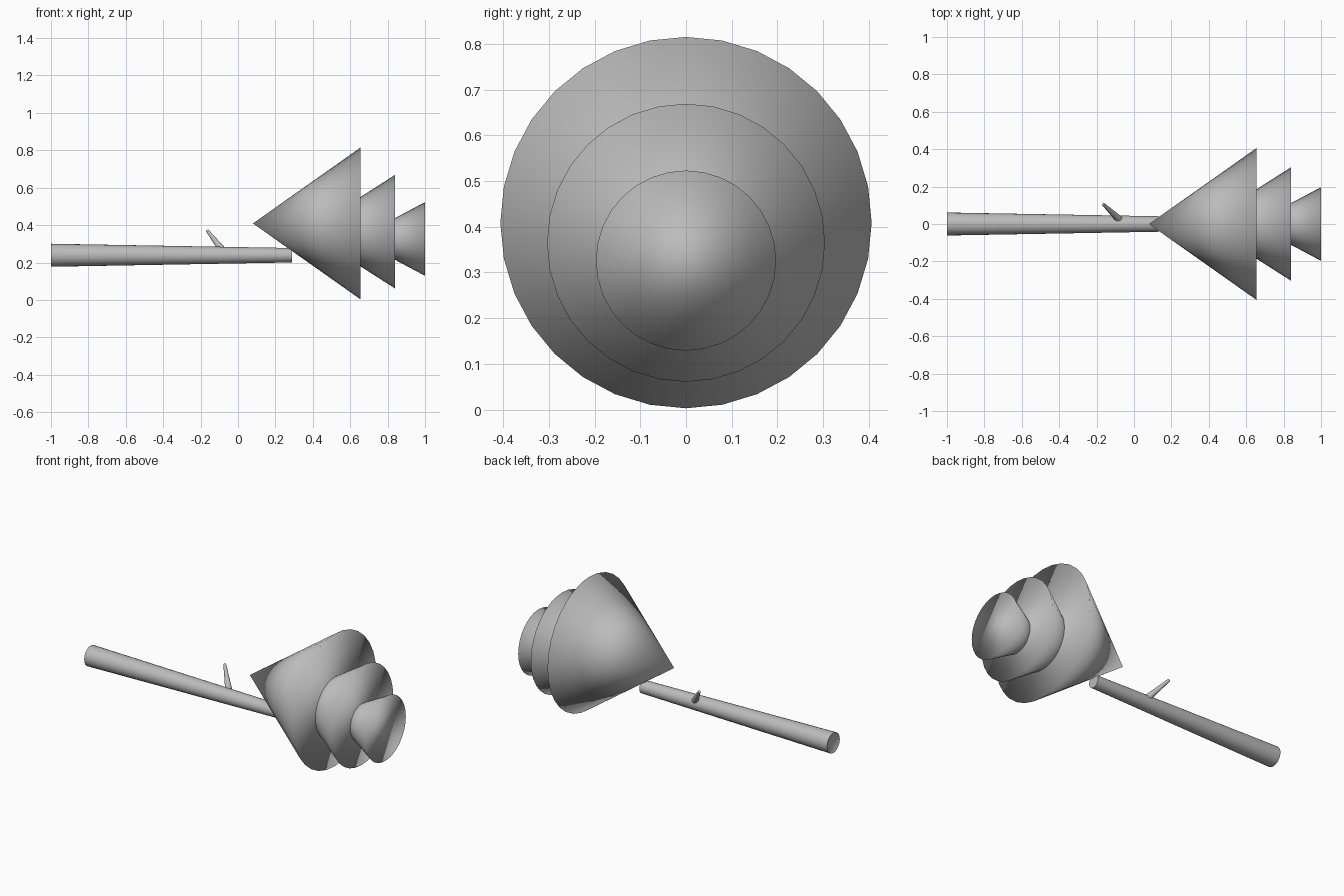
import bpy, bmesh, math
from mathutils import Vector

if "Cube" in bpy.data.objects:
    bpy.data.objects.remove(bpy.data.objects["Cube"])

grey = bpy.data.materials.new("plain_grey")
grey.diffuse_color = (0.5, 0.5, 0.5, 1)
grey.use_nodes = True
grey.node_tree.nodes["Principled BSDF"].inputs["Base Color"].default_value = grey.diffuse_color


def taper(name, start, end, r1, r2, sides, recess=0.0):
    """Tapered round solid from start to end; optional recess in the start cap."""
    a, b = Vector(start), Vector(end)
    axis = b - a
    bm = bmesh.new()
    bmesh.ops.create_cone(bm, cap_ends=True, segments=sides,
                          radius1=r1, radius2=r2, depth=axis.length)
    if recess:
        cap = min(bm.faces, key=lambda f: f.calc_center_median().z)
        bmesh.ops.inset_region(bm, faces=[cap], thickness=r1 * 0.3)
        bmesh.ops.translate(bm, verts=cap.verts, vec=(0, 0, recess))
    bmesh.ops.remove_doubles(bm, verts=bm.verts, dist=1e-5)
    bmesh.ops.recalc_face_normals(bm, faces=bm.faces)
    mesh = bpy.data.meshes.new(name)
    bm.to_mesh(mesh)
    bm.free()
    obj = bpy.data.objects.new(name, mesh)
    bpy.context.collection.objects.link(obj)
    obj.location = (a + b) / 2
    obj.rotation_mode = 'QUATERNION'
    obj.rotation_quaternion = axis.to_track_quat('Z', 'Y')
    mesh.materials.append(grey)
    mesh.shade_smooth()
    return obj


def crisp(obj):
    """Keep the rims of an end cap sharp."""
    bpy.ops.object.select_all(action='DESELECT')
    obj.select_set(True)
    bpy.context.view_layer.objects.active = obj
    bpy.ops.object.shade_smooth_by_angle(angle=math.radians(40))


# fallen trunk and its twig
crisp(taper("trunk", (-1, 0, 0.239), (0.29, 0, 0.239), 0.0615, 0.0385, 24, 0.01))
crisp(taper("twig", (-0.08, 0.025, 0.262), (-0.164, 0.106, 0.37), 0.02, 0.008, 12))

# foliage tiers: apex x, base x, centre height, base radius (soft rims)
tiers = [(0.08, 0.655, 0.409, 0.406),
         (0.365, 0.84, 0.365, 0.304),
         (0.63, 1.0, 0.326, 0.197)]
for i, (apex, base, z, r) in enumerate(tiers):
    taper(f"foliage_tier_{i + 1}", (base, 0, z), (apex, 0, z), r, 0.0, 32)
